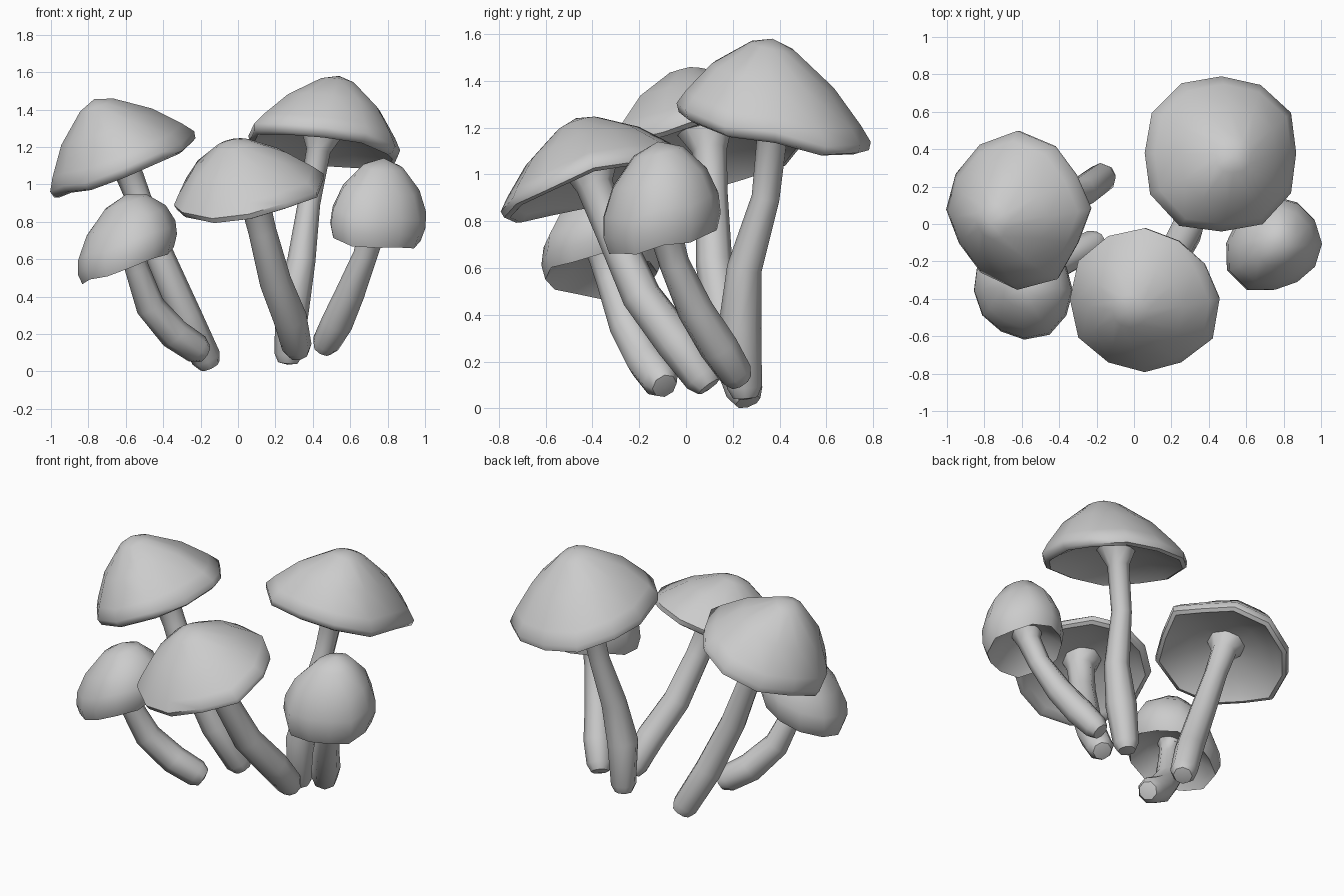
import bpy, bmesh, math
from mathutils import Vector

cube = bpy.data.objects.get("Cube")
if cube:
    bpy.data.objects.remove(cube)

grey = bpy.data.materials.new("plain_grey")
grey.use_nodes = True
COLOUR = (0.6, 0.6, 0.6, 1)
grey.diffuse_color = COLOUR
grey.node_tree.nodes["Principled BSDF"].inputs["Base Color"].default_value = COLOUR


def loft(name, rings, start, end, angle):
    """Skin a list of rings and close both ends with a point."""
    bm = bmesh.new()
    loops = [[bm.verts.new(p) for p in ring] for ring in rings]
    n = len(loops[0])
    for a, b in zip(loops, loops[1:]):
        for i in range(n):
            j = (i + 1) % n
            bm.faces.new((a[i], a[j], b[j], b[i]))
    for loop, tip in ((loops[0], start), (loops[-1], end)):
        v = bm.verts.new(tip)
        for i in range(n):
            bm.faces.new((loop[i], loop[(i + 1) % n], v))
    bmesh.ops.recalc_face_normals(bm, faces=bm.faces)
    mesh = bpy.data.meshes.new(name)
    bm.to_mesh(mesh)
    bm.free()
    mesh.materials.append(grey)
    obj = bpy.data.objects.new(name, mesh)
    bpy.context.collection.objects.link(obj)
    bpy.ops.object.select_all(action="DESELECT")
    obj.select_set(True)
    bpy.context.view_layer.objects.active = obj
    bpy.ops.object.shade_smooth_by_angle(angle=math.radians(angle))


def cap(name, centre, apex, reach, slope, profile):
    """Uneven cap: rings run from the top, round the lip, to the hollow.
    Reach is the rim distance in twelve directions, counted from +x."""
    centre, apex = Vector(centre), Vector(apex)
    spokes = []
    for i, r in enumerate(reach):
        a = math.tau * i / len(reach)
        x, y = r * math.cos(a), r * math.sin(a)
        spokes.append((Vector((x, y, slope[0] * x + slope[1] * y)), 0.012 * math.cos(5 * a)))
    rings = []
    for r, h in profile + HOLLOW:
        mid = centre.lerp(apex, h)
        rings.append([mid + s * r + Vector((0, 0, w * r ** 3)) for s, w in spokes])
    loft(name, rings, apex, centre.lerp(apex, 0.21), 50)


def stem(name, path, radii):
    """Bent tapering stalk with a rounded foot."""
    pts = [Vector(p) for p in path]
    foot = (pts[0] - pts[1]).normalized()
    pts.insert(0, pts[0] + foot * radii[0] * 0.6)
    radii = [radii[0] * 0.7] + list(radii)
    rings = []
    for i, (p, r) in enumerate(zip(pts, radii)):
        t = (pts[min(i + 1, len(pts) - 1)] - pts[max(i - 1, 0)]).normalized()
        u = t.cross(Vector((0, 1, 0))).normalized()
        v = t.cross(u)
        rings.append([p + (u * math.cos(k * math.tau / 8) + v * math.sin(k * math.tau / 8)) * r
                      for k in range(8)])
    loft(name, rings, pts[0] + foot * 0.01, pts[-1], 50)


# Cap sections as (share of radius, share of height)
HOLLOW = [(0.92, -0.1), (0.83, -0.03), (0.55, 0.1), (0.24, 0.18)]
CONE = [(0.23, 0.91), (0.63, 0.57), (0.9, 0.2), (1, 0.03), (0.98, -0.07)]
BELL = [(0.42, 0.89), (0.8, 0.6), (0.98, 0.3), (1, 0.08), (0.93, -0.08)]

# Tall left mushroom
cap("left_back_cap", (-0.62, 0.08, 1.11), (-0.77, 0.01, 1.455),
    (0.39, 0.36, 0.39, 0.42, 0.4, 0.38, 0.38, 0.36, 0.39, 0.43, 0.43, 0.37),
    (0.39, 0.1), CONE)
stem("left_back_stem", [(-0.17, 0.25, 0.07), (-0.28, 0.17, 0.3), (-0.42, 0.12, 0.62),
     (-0.53, 0.11, 0.92), (-0.6, 0.1, 1.1), (-0.64, 0.08, 1.19)],
     [0.08, 0.085, 0.078, 0.068, 0.075, 0.12])

# Tallest right mushroom
cap("right_back_cap", (0.465, 0.38, 1.21), (0.54, 0.37, 1.58),
    (0.4, 0.43, 0.42, 0.41, 0.43, 0.43, 0.41, 0.44, 0.45, 0.42, 0.44, 0.43),
    (-0.13, -0.2), CONE)
stem("right_back_stem", [(0.27, 0.25, 0.09), (0.29, 0.23, 0.35), (0.34, 0.25, 0.6),
     (0.38, 0.34, 0.9), (0.43, 0.37, 1.18), (0.45, 0.38, 1.29)],
     [0.075, 0.092, 0.075, 0.06, 0.065, 0.12])

# Front middle mushroom
cap("front_middle_cap", (0.06, -0.4, 0.965), (-0.03, -0.47, 1.24),
    (0.4, 0.37, 0.36, 0.38, 0.39, 0.41, 0.4, 0.41, 0.39, 0.39, 0.39, 0.42),
    (0.18, 0.34), CONE)
stem("front_middle_stem", [(0.315, 0.07, 0.13), (0.28, -0.04, 0.28), (0.2, -0.19, 0.48),
     (0.13, -0.31, 0.75), (0.08, -0.39, 0.95), (0.06, -0.41, 1.03)],
     [0.08, 0.09, 0.085, 0.075, 0.08, 0.12])

# Small left mushroom
cap("left_front_cap", (-0.585, -0.36, 0.6), (-0.6, -0.34, 0.945),
    (0.26, 0.26, 0.26, 0.26, 0.26, 0.29, 0.27, 0.26, 0.25, 0.26, 0.27, 0.26),
    (0.36, 0.06), BELL)
stem("left_front_stem", [(-0.22, -0.11, 0.12), (-0.34, -0.17, 0.2), (-0.47, -0.25, 0.35),
     (-0.54, -0.32, 0.55), (-0.57, -0.35, 0.64), (-0.58, -0.35, 0.68)],
     [0.08, 0.085, 0.078, 0.065, 0.065, 0.09])

# Small right mushroom
cap("right_front_cap", (0.745, -0.1, 0.75), (0.78, -0.12, 1.14),
    (0.255, 0.25, 0.25, 0.25, 0.23, 0.23, 0.255, 0.29, 0.29, 0.25, 0.24, 0.25),
    (-0.1, 0.22), BELL)
stem("right_front_stem", [(0.47, 0.21, 0.15), (0.53, 0.14, 0.26), (0.6, 0.04, 0.42),
     (0.68, -0.05, 0.62), (0.72, -0.09, 0.76), (0.74, -0.1, 0.84)],
     [0.075, 0.085, 0.078, 0.065, 0.07, 0.1])
